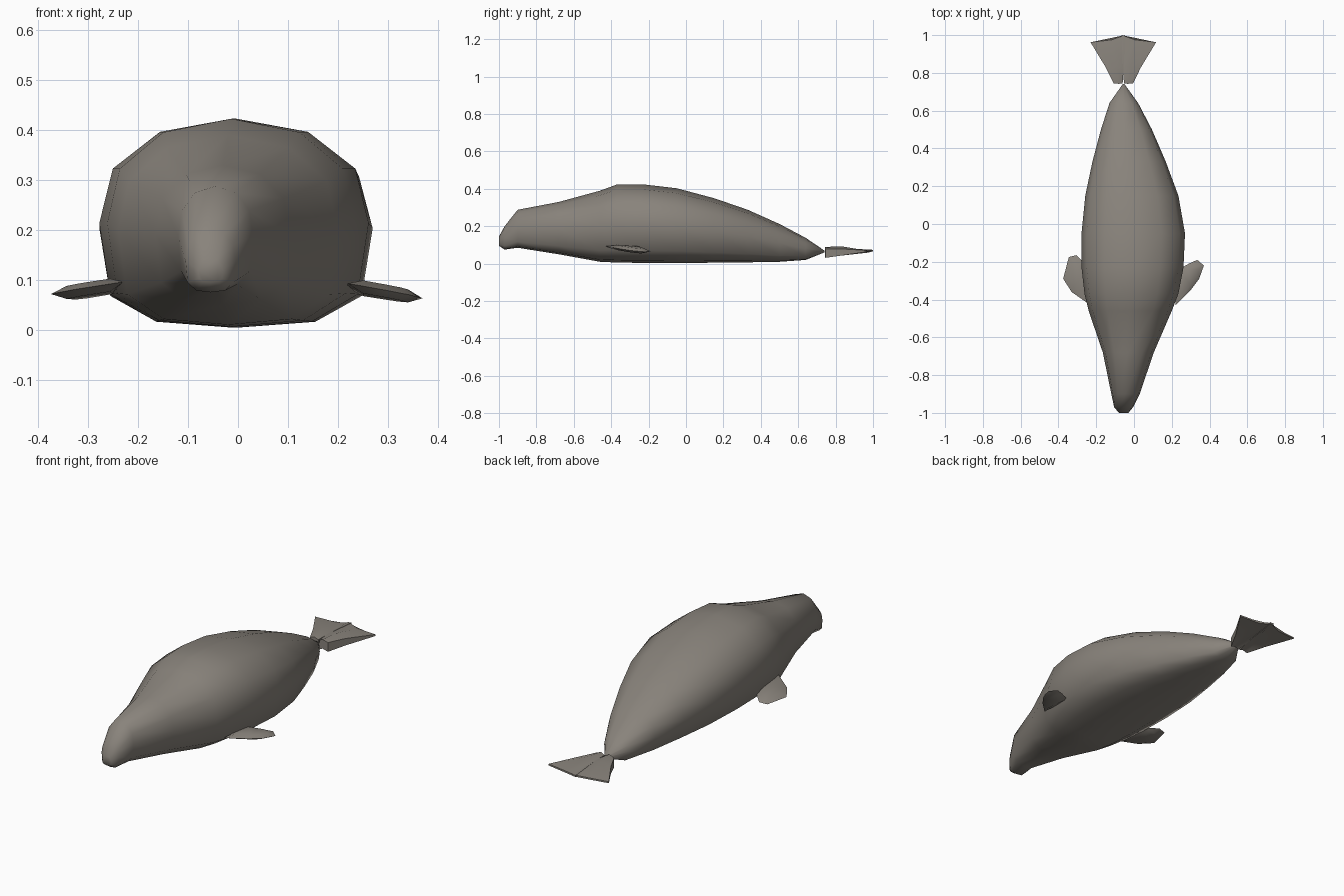
import bpy, bmesh
from mathutils import Vector

cube = bpy.data.objects.get("Cube")
if cube:
    bpy.data.objects.remove(cube)

hide = bpy.data.materials.new("grey brown hide")
hide.use_nodes = True
colour = (0.25, 0.228, 0.2, 1)
hide.diffuse_color = colour
hide.node_tree.nodes["Principled BSDF"].inputs["Base Color"].default_value = colour


def loft(name, rings, angle):
    """Skin a list of equal-length point rings and close both ends."""
    bm = bmesh.new()
    loops = [[bm.verts.new(p) for p in ring] for ring in rings]
    for a, b in zip(loops, loops[1:]):
        for i in range(len(a)):
            j = (i + 1) % len(a)
            bm.faces.new((a[i], a[j], b[j], b[i]))
    bm.faces.new(loops[0])
    bm.faces.new(loops[-1])
    bmesh.ops.recalc_face_normals(bm, faces=bm.faces)
    mesh = bpy.data.meshes.new(name)
    bm.to_mesh(mesh)
    bm.free()
    obj = bpy.data.objects.new(name, mesh)
    bpy.context.collection.objects.link(obj)
    mesh.materials.append(hide)
    bpy.ops.object.select_all(action="DESELECT")
    obj.select_set(True)
    bpy.context.view_layer.objects.active = obj
    bpy.ops.object.shade_smooth_by_angle(angle=angle)
    return obj


# Body: one twelve-sided section, flatter below, swept from nose to tail
half = [(0, 1), (.55, .87), (.9, .52), (1, 0), (.92, -.68), (.58, -.94), (0, -1)]
section = half + [(-x, z) for x, z in half[-2:0:-1]]

# y, left edge, right edge, underside, top
stations = [
    (-1.0, -.08, -.03, .095, .145),
    (-.97, -.105, -.005, .075, .2),
    (-.9, -.12, .03, .085, .288),
    (-.68, -.165, .105, .05, .33),
    (-.46, -.24, .2, .01, .39),
    (-.37, -.262, .235, .006, .423),
    (-.23, -.278, .262, .004, .424),
    (-.05, -.278, .27, .004, .403),
    (.15, -.258, .235, .005, .35),
    (.33, -.22, .168, .007, .288),
    (.5, -.175, .095, .01, .212),
    (.64, -.13, .022, .02, .138),
    (.74, -.06, -.05, .06, .07),
]
rings = []
for y, x0, x1, z0, z1 in stations:
    cx, cz, rx, rz = (x0 + x1) / 2, (z0 + z1) / 2, (x1 - x0) / 2, (z1 - z0) / 2
    rings.append([(cx + rx * x, y, cz + rz * z) for x, z in section])
loft("body", rings, 1.2)


def lens(name, outline, height, thickness):
    """Thin flipper: a sharp rim swelling to smaller upper and lower faces."""
    rim = [Vector((x, y, height(x, y))) for x, y in outline]
    centre = sum(rim, Vector()) / len(rim)
    layers = []
    for side in (-1, 0, 1):
        ring = []
        for p in rim:
            q = p if side == 0 else centre.lerp(p, .6)
            ring.append(q + Vector((0, 0, side * thickness)))
        layers.append(ring)
    loft(name, layers, 1.0)


# Front flippers, drooping outwards
lens("left_front_flipper",
     [(.22, -.43), (.3, -.35), (.345, -.29), (.37, -.22), (.335, -.19), (.29, -.21), (.22, -.25)],
     lambda x, y: .115 - .13 * x - .05 * (y + .3), .013)
lens("right_front_flipper",
     [(-.23, -.43), (-.33, -.36), (-.375, -.29), (-.345, -.175), (-.305, -.165), (-.27, -.2), (-.22, -.25)],
     lambda x, y: .117 + .12 * x - .05 * (y + .3), .013)

# Hind flippers: folded fans, thick at the root and thin at the trailing edge
fan_root = [(.002, -.005), (.022, .005), (.05, -.005)]
fan_mid = [(-.004, .002), (.04, .012), (.092, -.002)]
fan_tip = [(-.01, .005), (.06, -.002), (.172, .002)]
for name, s, x0 in (("left_hind_flipper", 1, -.055), ("right_hind_flipper", -1, -.058)):
    rings = []
    for pts, ys, t, z in ((fan_root, (.745, .742, .745), .024, .06),
                          (fan_mid, (.83, .83, .83), .018, .063),
                          (fan_tip, (1.0, .975, .962), .004, .065)):
        upper = [(x0 + s * x, y, z + dz + t) for (x, dz), y in zip(pts, ys)]
        lower = [(x0 + s * x, y, z + dz - t) for (x, dz), y in zip(pts, ys)]
        rings.append(upper + lower[::-1])
    loft(name, rings, .7)
